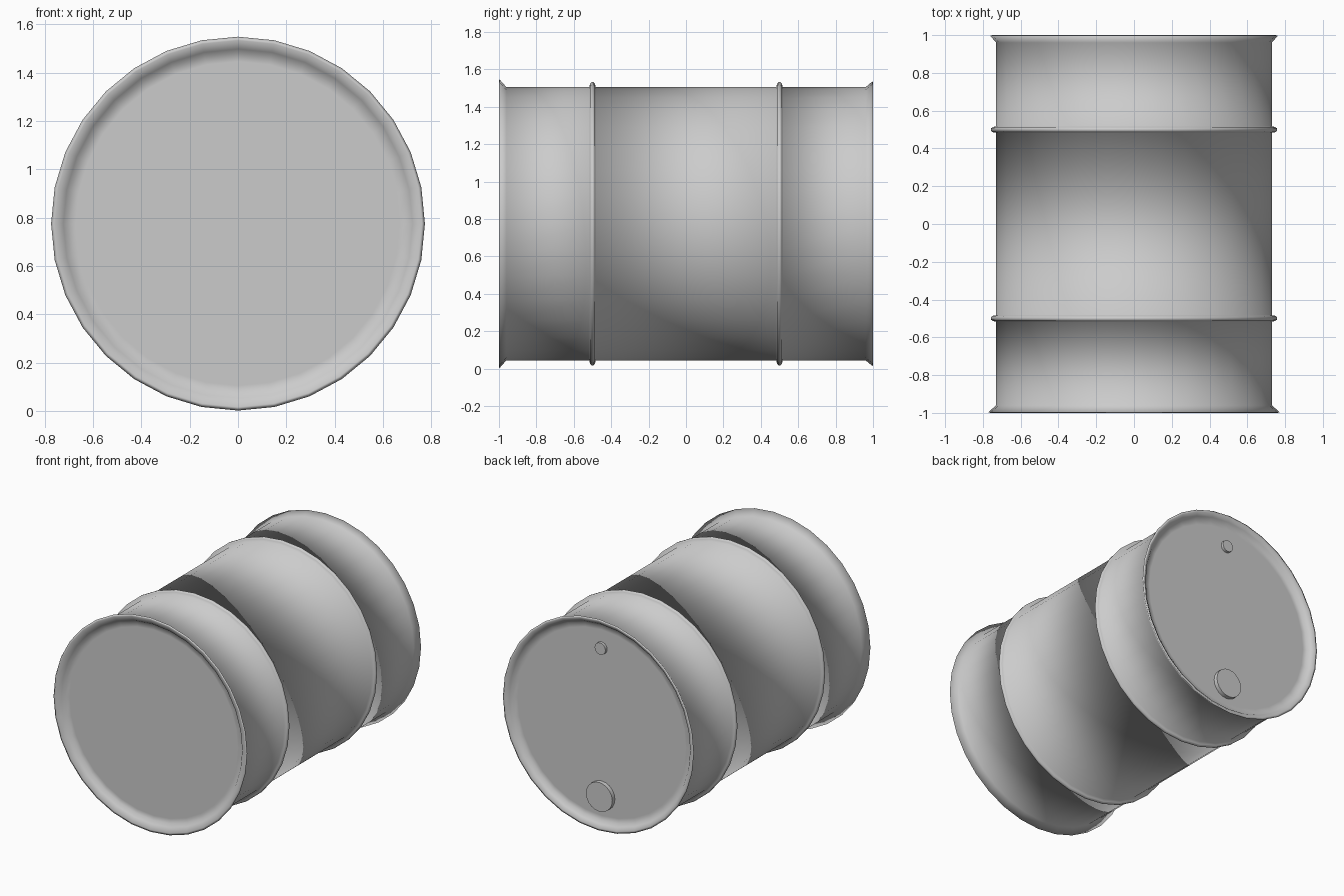
import bpy, bmesh, math

if "Cube" in bpy.data.objects:
    bpy.data.objects.remove(bpy.data.objects["Cube"])

SIDES = 32
CZ = 0.775      # height of the drum axis


def lathe(name, profile, sides=SIDES, centre=(0, CZ)):
    """Spin (radius, y) points around an axis parallel to y."""
    bm = bmesh.new()
    rings = []
    for r, y in profile:
        if r == 0:
            rings.append([bm.verts.new((centre[0], y, centre[1]))])
            continue
        rings.append([bm.verts.new((centre[0] + r * math.cos(2 * math.pi * i / sides), y,
                                    centre[1] + r * math.sin(2 * math.pi * i / sides)))
                      for i in range(sides)])
    for a, b in zip(rings, rings[1:]):
        for i in range(sides):
            j = (i + 1) % sides
            if len(a) == 1:
                bm.faces.new((a[0], b[i], b[j]))
            elif len(b) == 1:
                bm.faces.new((a[i], a[j], b[0]))
            else:
                bm.faces.new((a[i], a[j], b[j], b[i]))
    bmesh.ops.recalc_face_normals(bm, faces=bm.faces)
    mesh = bpy.data.meshes.new(name)
    bm.to_mesh(mesh)
    bm.free()
    obj = bpy.data.objects.new(name, mesh)
    bpy.context.collection.objects.link(obj)
    for p in mesh.polygons:
        p.use_smooth = True
    return obj


def sharpen(obj, degrees):
    bpy.ops.object.select_all(action='DESELECT')
    obj.select_set(True)
    bpy.context.view_layer.objects.active = obj
    bpy.ops.object.shade_smooth_by_angle(angle=math.radians(degrees))


def hoop(y):
    """Raised rolling hoop around the body."""
    return [(0.73, y - 0.016), (0.748, y - 0.014), (0.757, y - 0.006),
            (0.757, y + 0.006), (0.748, y + 0.014), (0.73, y + 0.016)]


def rim(side, radius):
    """End cap, recess and flared lip, from the axis outwards."""
    return [(0, side * 0.96), (0.67, side * 0.96), (0.705, side * 0.96),
            (0.722, side * 0.982), (radius - 0.015, side * 1.0),
            (radius, side * 0.998), (0.73, side * 0.96)]


# Drum shell: front cap and lip, two hoops, back lip and cap
lathe("drum_shell", rim(-1, 0.773) + hoop(-0.5) + hoop(0.5) + rim(1, 0.762)[::-1])

# Bungs on the back cap
for name, r, dz, out in (("large_bung", 0.105, -0.525, 0.99),
                         ("small_bung", 0.043, 0.54, 0.98)):
    bung = lathe(name, [(0, 0.95), (r, 0.95), (r, out), (0, out)], 20, (0, CZ + dz))
    sharpen(bung, 40)
